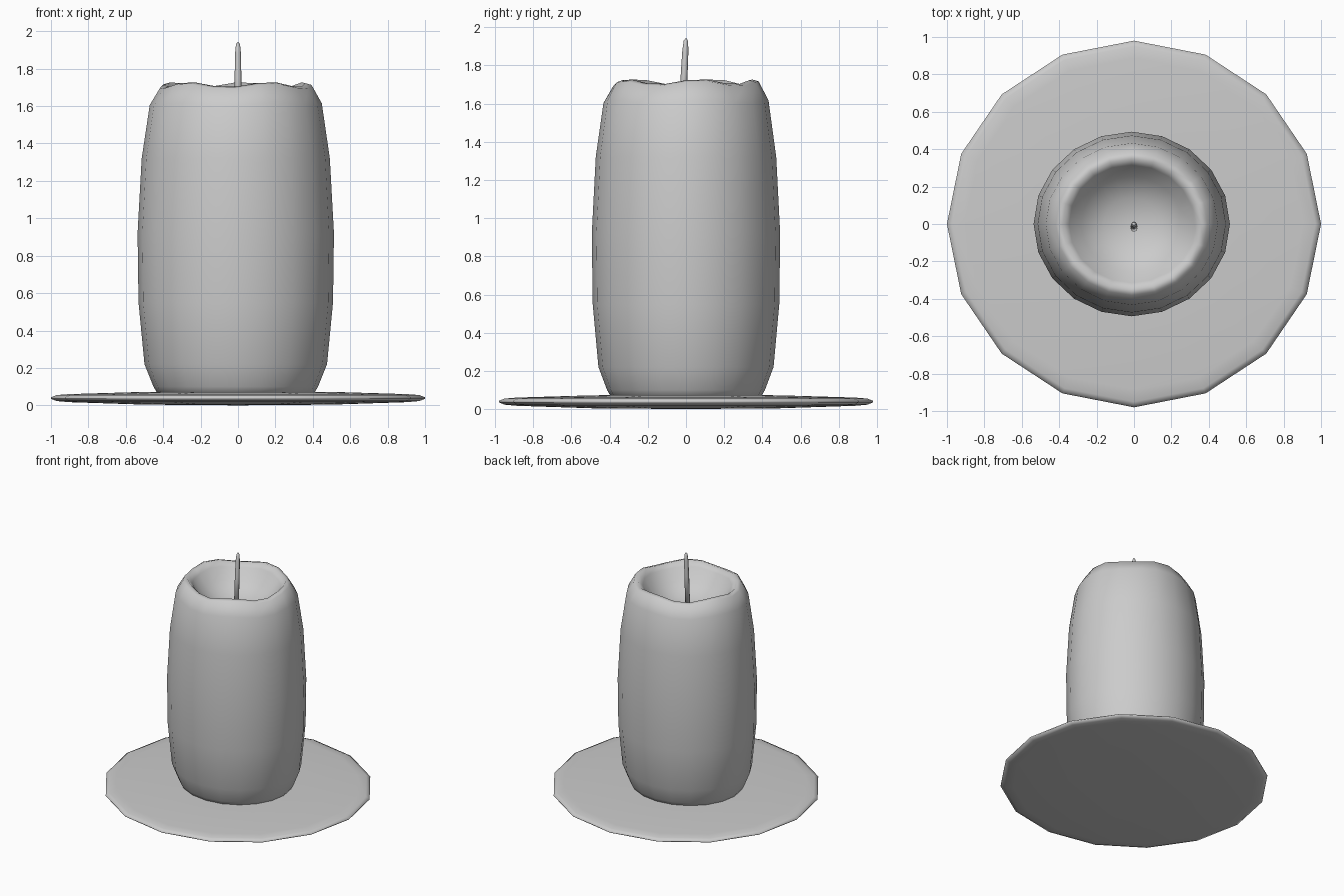
import bpy, bmesh, math

if "Cube" in bpy.data.objects:
    bpy.data.objects.remove(bpy.data.objects["Cube"])


def lathe(name, profile, sides, sx=1.0, sy=1.0, cx=0.0, cy=0.0, wobble=None):
    """Revolve (radius, z) points; zero-radius ends become poles."""
    bm = bmesh.new()
    rings = []
    for i, (r, z) in enumerate(profile):
        if r == 0:
            rings.append([bm.verts.new((cx, cy, z))])
            continue
        ring = []
        for k in range(sides):
            a = 2 * math.pi * k / sides
            dz = wobble(i, a) if wobble else 0
            ring.append(bm.verts.new((cx + r * sx * math.cos(a), cy + r * sy * math.sin(a), z + dz)))
        rings.append(ring)
    for lo, hi in zip(rings, rings[1:]):
        for k in range(sides):
            n = (k + 1) % sides
            if len(lo) == 1:
                bm.faces.new((lo[0], hi[n], hi[k]))
            elif len(hi) == 1:
                bm.faces.new((lo[k], lo[n], hi[0]))
            else:
                bm.faces.new((lo[k], lo[n], hi[n], hi[k]))
    bmesh.ops.recalc_face_normals(bm, faces=bm.faces)
    mesh = bpy.data.meshes.new(name)
    bm.to_mesh(mesh)
    bm.free()
    for p in mesh.polygons:
        p.use_smooth = True
    ob = bpy.data.objects.new(name, mesh)
    bpy.context.collection.objects.link(ob)
    return ob


# Thin, slightly domed saucer with a tapered rim
lathe("saucer", [(0, 0), (0.5, 0.004), (0.9, 0.017), (0.965, 0.023), (0.995, 0.035),
                 (0.995, 0.043), (0.965, 0.055), (0.9, 0.06), (0.5, 0.072), (0, 0.075)],
      16, sx=1.005, sy=0.985)

# Candle body: bulging wall, uneven melted rim and hollow top
RIM = {7: 0.6, 8: 1.0, 9: 1.0, 10: 0.6}


def melt(i, a):
    return RIM.get(i, 0) * 0.014 * math.sin(5 * a + 0.6)


lathe("candle_body", [(0, 0.05), (0.41, 0.05), (0.44, 0.1), (0.488, 0.22), (0.52, 0.55),
                      (0.525, 0.92), (0.503, 1.32), (0.46, 1.61), (0.405, 1.705), (0.37, 1.715),
                      (0.335, 1.68), (0.27, 1.59), (0.15, 1.52), (0, 1.5)],
      20, sy=0.94, cx=-0.012, wobble=melt)

# Wick: thin, slightly leaning strand with a rounded tip
wick = lathe("wick", [(0, 1.46), (0.018, 1.46), (0.018, 1.75), (0.016, 1.88),
                      (0.011, 1.93), (0, 1.945)], 8)
for v in wick.data.vertices:
    v.co.y += (v.co.z - 1.945) * 0.05
